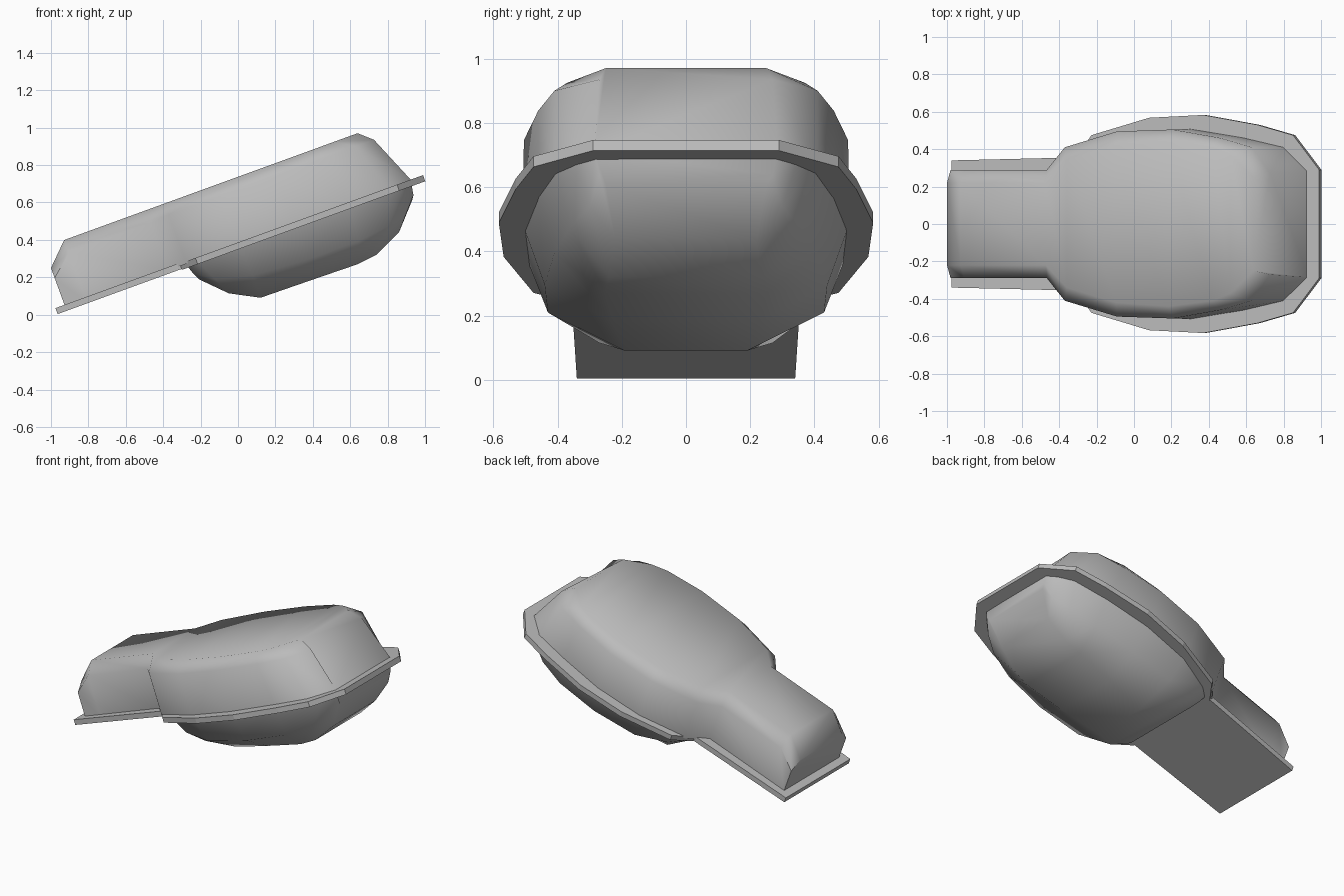
import bpy, bmesh, math
from mathutils import Matrix

cube = bpy.data.objects.get("Cube")
if cube:
    bpy.data.objects.remove(cube, do_unlink=True)

grey = bpy.data.materials.new("plain grey")
grey.use_nodes = True
GREY = (0.5, 0.5, 0.5, 1)
grey.diffuse_color = GREY
grey.node_tree.nodes["Principled BSDF"].inputs["Base Color"].default_value = GREY

# The whole pod leans back along its length
TILT = Matrix.Rotation(math.radians(-20), 4, 'Y')


def finish(name, bm, smooth):
    bmesh.ops.recalc_face_normals(bm, faces=bm.faces)
    bm.transform(TILT)
    mesh = bpy.data.meshes.new(name)
    bm.to_mesh(mesh)
    bm.free()
    mesh.materials.append(grey)
    obj = bpy.data.objects.new(name, mesh)
    bpy.context.collection.objects.link(obj)
    if smooth:
        bpy.ops.object.select_all(action='DESELECT')
        obj.select_set(True)
        bpy.context.view_layer.objects.active = obj
        bpy.ops.object.shade_smooth_by_angle(angle=math.radians(smooth))


def loft(name, stations, smooth):
    """Skin mirrored cross-sections, each given from rim to crown on one side."""
    bm = bmesh.new()
    rows = []
    for half in stations:
        full = half + [(u, -y, w) for u, y, w in reversed(half)]
        rows.append([bm.verts.new(p) for p in full])
    for a, b in zip(rows, rows[1:]):
        for i in range(len(a)):
            j = (i + 1) % len(a)
            bm.faces.new((a[i], a[j], b[j], b[i]))
    bm.faces.new(rows[0])
    bm.faces.new(rows[-1])
    finish(name, bm, smooth)


def plate(name, half, low, high):
    """Extrude a mirrored outline into a flat plate."""
    bm = bmesh.new()
    outline = half + [(u, -y) for u, y in reversed(half)]
    face = bm.faces.new([bm.verts.new((u, y, low)) for u, y in outline])
    made = bmesh.ops.extrude_face_region(bm, geom=[face])["geom"]
    verts = [g for g in made if isinstance(g, bmesh.types.BMVert)]
    bmesh.ops.translate(bm, verts=verts, vec=(0, 0, high - low))
    finish(name, bm, 0)


# Upper shell: narrow neck widening into the rounded head
RIM, SIDE, TOP = 0.35, 0.63, 0.693
upper = [
    [(-.854, .29, RIM), (-.854, .29, .52), (-.854, .22, .577)],
    [(-.737, .29, RIM), (-.737, .29, .62), (-.737, .22, TOP)],
    [(-.27, .29, RIM), (-.27, .29, .62), (-.25, .22, TOP)],
    [(-.165, .41, RIM), (-.165, .41, SIDE), (-.13, .34, TOP)],
    [(.133, .495, RIM), (.133, .495, SIDE), (.15, .42, TOP)],
    [(.45, .508, RIM), (.45, .505, SIDE), (.45, .44, TOP)],
    [(.76, .46, RIM), (.72, .46, SIDE), (.70, .41, TOP)],
    [(.985, .41, RIM), (.9, .41, SIDE), (.80, .37, TOP)],
    [(1.12, .285, RIM), (1.003, .27, SIDE), (.933, .25, TOP)],
]
loft("upper_shell", upper, 50)

# Lower bowl under the head
lower = [
    [(-.17, .36, RIM), (-.15, .33, .29), (-.132, .28, .25)],
    [(-.11, .41, RIM), (-.05, .37, .22), (-.008, .27, .125)],
    [(.133, .495, RIM), (.145, .43, .17), (.144, .19, .044)],
    [(.45, .508, RIM), (.45, .44, .15), (.42, .23, .04)],
    [(.76, .465, RIM), (.74, .41, .15), (.694, .25, .035)],
    [(.985, .41, RIM), (.92, .36, .17), (.805, .24, .048)],
    [(1.06, .35, RIM), (1.03, .30, .20), (.959, .22, .119)],
    [(1.112, .285, RIM), (1.10, .27, .28), (1.083, .25, .255)],
]
loft("lower_bowl", lower, 50)

# Flat flanges around the joint
plate("neck_flange", [(-.905, .34), (-.15, .357)], .333, .367)
plate("head_flange", [(-.2, .355), (-.11, .475), (.218, .568), (.527, .583),
                      (.835, .53), (1.037, .475), (1.185, .29)], .328, .363)
